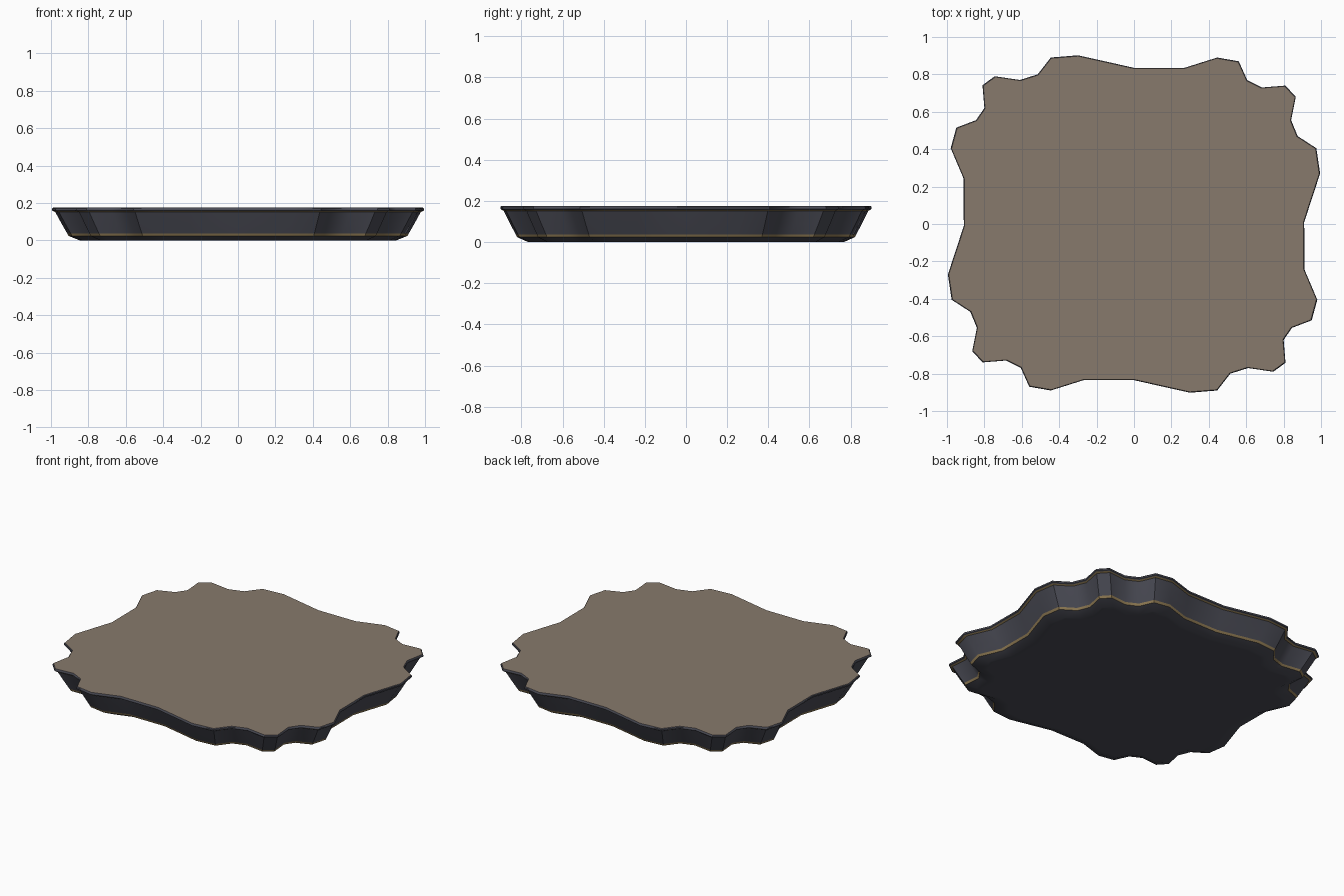
import bpy
import bmesh
import math

cube = bpy.data.objects.get("Cube")
if cube:
    bpy.data.objects.remove(cube, do_unlink=True)


def make_material(name, rgb):
    mat = bpy.data.materials.new(name)
    mat.use_nodes = True
    color = (*rgb, 1.0)
    mat.diffuse_color = color
    mat.node_tree.nodes["Principled BSDF"].inputs["Base Color"].default_value = color
    return mat


slate = make_material("dark slate", (0.068, 0.07, 0.09))
gold = make_material("dull gold", (0.28, 0.2, 0.09))
tan = make_material("warm taupe", (0.245, 0.193, 0.15))

# Half of the wavy outline; the other half is the same turned by 180 degrees
HALF = [(0.91, 0.01), (0.995, 0.27), (0.975, 0.405), (0.875, 0.47),
        (0.84, 0.555), (0.865, 0.68), (0.81, 0.74), (0.685, 0.73),
        (0.605, 0.77), (0.56, 0.87), (0.445, 0.89), (0.27, 0.835),
        (0, 0.835), (-0.3, 0.902), (-0.445, 0.89), (-0.515, 0.8),
        (-0.61, 0.77), (-0.745, 0.79), (-0.81, 0.742), (-0.8, 0.62),
        (-0.845, 0.555), (-0.95, 0.515), (-0.98, 0.405), (-0.912, 0.245)]
OUTLINE = HALF + [(-x, -y) for x, y in HALF]


def stack_rings(name, levels, mat, cap_bottom=False, cap_top=False):
    """Loft the outline through (scale, height) levels, from low to high."""
    bm = bmesh.new()
    rings = [[bm.verts.new((x * s, y * s, z)) for x, y in OUTLINE] for s, z in levels]
    count = len(OUTLINE)
    for low, high in zip(rings, rings[1:]):
        for i in range(count):
            j = (i + 1) % count
            bm.faces.new((low[i], low[j], high[j], high[i]))
    if cap_bottom:
        bm.faces.new(rings[0][::-1])
    if cap_top:
        bm.faces.new(rings[-1])
    mesh = bpy.data.meshes.new(name)
    bm.to_mesh(mesh)
    bm.free()
    mesh.materials.append(mat)
    obj = bpy.data.objects.new(name, mesh)
    bpy.context.collection.objects.link(obj)
    bpy.ops.object.select_all(action="DESELECT")
    obj.select_set(True)
    bpy.context.view_layer.objects.active = obj
    bpy.ops.object.shade_smooth_by_angle(angle=math.radians(40))
    return obj


# Flat underside with its chamfered edge
stack_rings("underside", [(0.82, 0), (0.85, 0), (0.91, 0.024)], slate, cap_bottom=True)

# Narrow gold band around the base
stack_rings("base_trim", [(0.91, 0.024), (0.918, 0.038)], gold)

# Flaring side wall
stack_rings("side_wall", [(0.918, 0.038), (0.948, 0.09), (0.982, 0.152)], slate)

# Gold line under the rim
stack_rings("rim_trim", [(0.982, 0.152), (0.993, 0.157)], gold)

# Upright rim with a small bevel
stack_rings("rim", [(0.993, 0.157), (1, 0.161), (1, 0.17), (0.995, 0.175)], slate)

# Flat top
stack_rings("top_surface", [(0.995, 0.175)], tan, cap_top=True)
